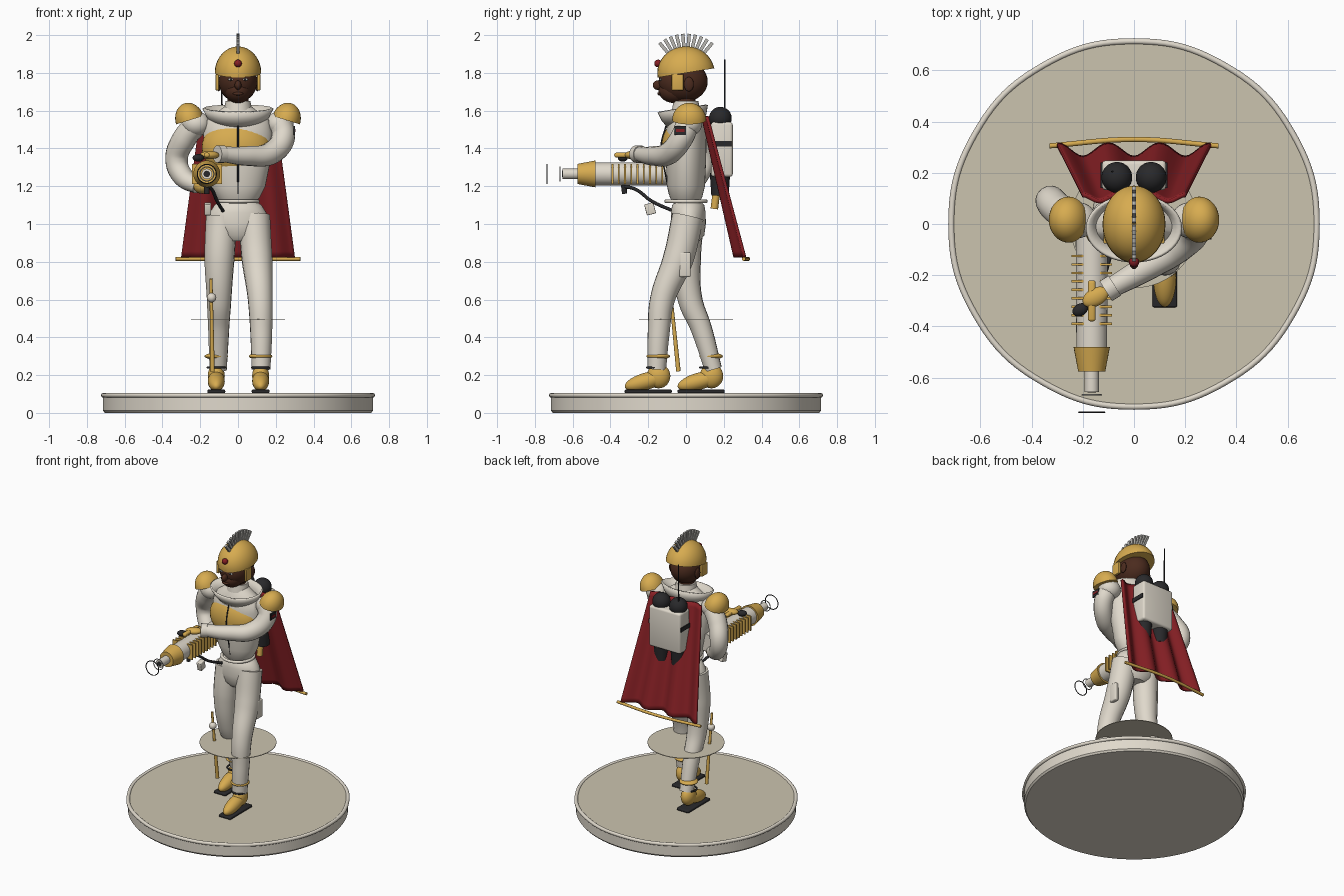
import bpy, bmesh, math
from mathutils import Vector, Matrix

cube = bpy.data.objects.get("Cube")
if cube:
    bpy.data.objects.remove(cube, do_unlink=True)

made = []


def colour(name, rgb):
    m = bpy.data.materials.new(name)
    m.use_nodes = True
    m.diffuse_color = (*rgb, 1)
    m.node_tree.nodes["Principled BSDF"].inputs["Base Color"].default_value = (*rgb, 1)
    return m


IVORY = colour("ivory suit", (.74, .69, .60))
SAND = colour("sand base", (.60, .55, .43))
GOLD = colour("gold", (.68, .41, .08))
RED = colour("dark red", (.24, .014, .018))
BLACK = colour("black", (.022, .022, .024))
SKIN = colour("brown skin", (.07, .024, .013))
GREY = colour("pale grey metal", (.48, .47, .44))


def add(name, bm, mat, loc=(0, 0, 0), rot=(0, 0, 0)):
    bmesh.ops.recalc_face_normals(bm, faces=bm.faces)
    me = bpy.data.meshes.new(name)
    bm.to_mesh(me)
    bm.free()
    ob = bpy.data.objects.new(name, me)
    ob.location, ob.rotation_euler = loc, rot
    me.materials.append(mat)
    bpy.context.collection.objects.link(ob)
    made.append(ob)
    return ob


def ball(name, loc, size, mat, rot=(0, 0, 0), cut=None):
    """Ellipsoid; cut = plane normal, keeps the half on its side."""
    bm = bmesh.new()
    bmesh.ops.create_uvsphere(bm, u_segments=32, v_segments=18, radius=1)
    bmesh.ops.scale(bm, vec=size, verts=bm.verts)
    if cut:
        geom = bm.verts[:] + bm.edges[:] + bm.faces[:]
        res = bmesh.ops.bisect_plane(bm, geom=geom, plane_co=(0, 0, 0), plane_no=cut, clear_inner=True)
        edges = [e for e in res["geom_cut"] if isinstance(e, bmesh.types.BMEdge)]
        bmesh.ops.edgeloop_fill(bm, edges=edges)
    return add(name, bm, mat, loc, rot)


def box(name, loc, size, mat, rot=(0, 0, 0), bevel=0):
    bm = bmesh.new()
    bmesh.ops.create_cube(bm, size=1)
    bmesh.ops.scale(bm, vec=size, verts=bm.verts)
    if bevel:
        bmesh.ops.bevel(bm, geom=bm.edges[:], offset=bevel, segments=3, affect='EDGES', profile=.5)
    return add(name, bm, mat, loc, rot)


def rod(name, a, b, r, mat, r2=None, sides=24):
    a, b = Vector(a), Vector(b)
    bm = bmesh.new()
    bmesh.ops.create_cone(bm, cap_ends=True, segments=sides, radius1=r,
                          radius2=r if r2 is None else r2, depth=(b - a).length)
    turn = (b - a).to_track_quat('Z', 'Y').to_euler()
    return add(name, bm, mat, (a + b) / 2, turn)


def loft(name, rings, mat, loc=(0, 0, 0), rot=(0, 0, 0), closed=True, n=40):
    """Stack of ellipses given as (z, rx, ry)."""
    bm = bmesh.new()
    loops = [[bm.verts.new((rx * math.cos(2 * math.pi * i / n), ry * math.sin(2 * math.pi * i / n), z))
              for i in range(n)] for z, rx, ry in rings]
    for p, q in zip(loops, loops[1:]):
        for i in range(n):
            j = (i + 1) % n
            bm.faces.new((p[i], p[j], q[j], q[i]))
    if closed:
        bm.faces.new(loops[0])
        bm.faces.new(loops[-1])
    return add(name, bm, mat, loc, rot)


def tube(name, points, mat, cyclic=False):
    """Smooth tube through (x, y, z, radius) points."""
    cu = bpy.data.curves.new(name, 'CURVE')
    cu.dimensions = '3D'
    cu.bevel_depth, cu.bevel_resolution, cu.resolution_u = 1, 6, 10
    cu.use_fill_caps = True
    sp = cu.splines.new('BEZIER')
    sp.bezier_points.add(len(points) - 1)
    for bp, (x, y, z, r) in zip(sp.bezier_points, points):
        bp.co, bp.radius = (x, y, z), r
        bp.handle_left_type = bp.handle_right_type = 'AUTO'
    sp.use_cyclic_u = cyclic
    tmp = bpy.data.objects.new(name + "_path", cu)
    bpy.context.collection.objects.link(tmp)
    dg = bpy.context.evaluated_depsgraph_get()
    bm = bmesh.new()
    bm.from_mesh(bpy.data.meshes.new_from_object(tmp.evaluated_get(dg)))
    bpy.data.objects.remove(tmp, do_unlink=True)
    return add(name, bm, mat)


def ring(name, loc, r, thick, mat, axis='Z'):
    c = [(math.cos(k * math.pi / 6), math.sin(k * math.pi / 6)) for k in range(12)]
    pts = [(loc[0] + r * a, loc[1] + (r * b if axis == 'Z' else 0),
            loc[2] + (r * b if axis == 'Y' else 0), thick) for a, b in c]
    return tube(name, pts, mat, True)


# Display base and hovering disc
loft("base_body", [(0, .705, .705), (.012, .715, .715), (.085, .715, .715)], IVORY, n=96)
loft("base_top", [(.08, .708, .708), (.098, .708, .708)], SAND, n=96)
ring("base_rim", (0, 0, .093), .713, .012, IVORY)
loft("hover_disc", [(.494, .25, .25), (.498, .25, .25)], SAND, n=64)

# Legs, boots and anklets
tube("left_leg", [(.085, .01, 1.04, .085), (.1, -.04, .82, .082), (.118, -.125, .6, .066),
                  (.123, -.145, .42, .058), (.122, -.155, .23, .05)], IVORY)
tube("right_leg", [(-.085, .015, 1.04, .085), (-.098, 0, .82, .08), (-.1, .022, .6, .065),
                   (-.102, .08, .45, .056), (-.105, .145, .23, .046)], IVORY)
for side, x, y in (("left", .12, -.2), ("right", -.115, .08)):
    box(side + "_sole", (x, y, .114), (.095, .25, .018), BLACK, bevel=.006)
    ball(side + "_boot_toe", (x, y - .01, .168), (.045, .118, .045), GOLD, (.27, 0, 0))
    ball(side + "_boot_heel", (x, y + .055, .195), (.045, .062, .065), GOLD)
    ring(side + "_ankle_band", (x, y + .04, .24), .045, .006, BLACK)
    ball(side + "_anklet", (x, y + .053, .3), (.062, .062, .018), GOLD)

# Hips, torso and chest plate
loft("hips", [(.91, .07, .06), (.94, .12, .085), (1, .163, .093), (1.06, .15, .092),
              (1.1, .125, .085), (1.125, .09, .06)], IVORY, (0, .012, 0))
loft("torso", [(1.1, .08, .06), (1.14, .115, .085), (1.2, .145, .1), (1.35, .175, .107),
               (1.48, .185, .108), (1.55, .17, .095), (1.6, .1, .07), (1.63, .06, .055)], IVORY)
ring("belt", (0, 0, 1.12), .105, .01, IVORY)
ball("chest_plate", (-.01, -.025, 1.405), (.182, .105, .15), GOLD, cut=(0, -1, 0))
tube("chest_seam", [(0, -.088, 1.16, .004), (0, -.11, 1.27, .004), (0, -.133, 1.4, .004),
                    (0, -.1, 1.54, .004)], BLACK)
collar = loft("wide_collar", [(-.08, .12, .09), (-.03, .165, .12), (.015, .188, .135)], IVORY,
              (0, -.015, 1.595), (.15, 0, 0), closed=False)
collar.modifiers.new("thickness", 'SOLIDIFY').thickness = .012
loft("neck_ring", [(1.6, .075, .075), (1.65, .066, .066)], IVORY)

# Shoulder pads and arms
for side, s in (("left", 1), ("right", -1)):
    ball(side + "_shoulder_pad", (s * .255, .017, 1.55), (.076, .09, .093), GOLD, (0, s * .3, 0), (0, 0, 1))
    ball(side + "_shoulder", (s * .22, .015, 1.53), (.075, .07, .065), IVORY)
tube("right_arm", [(-.21, .015, 1.54, .062), (-.285, .05, 1.45, .064), (-.325, .09, 1.34, .06),
                   (-.29, .06, 1.25, .055), (-.21, .0, 1.2, .042)], IVORY)
ball("right_glove", (-.19, -.03, 1.2), (.045, .05, .04), GOLD)
tube("left_arm", [(.22, .01, 1.54, .062), (.24, -.02, 1.46, .062), (.175, -.09, 1.375, .06),
                  (.05, -.17, 1.36, .052), (-.09, -.25, 1.37, .04)], IVORY)
rod("left_cuff", (-.075, -.24, 1.37), (-.11, -.262, 1.37), .046, IVORY)
ball("left_glove", (-.15, -.285, 1.365), (.055, .035, .022), GOLD, (0, 0, .5))
box("glove_fingers", (-.165, -.3, 1.365), (.03, .16, .025), GOLD, bevel=.01)
ball("finger_tips", (-.21, -.335, 1.35), (.032, .024, .02), BLACK, (0, 0, .5))
box("arm_patch", (.298, -.03, 1.495), (.008, .06, .045), BLACK)
box("patch_bar", (.301, -.03, 1.495), (.008, .045, .014), RED)

# Head, face, helmet and crest
rod("neck", (0, 0, 1.6), (0, -.01, 1.7), .055, SKIN)
ball("head", (0, -.015, 1.755), (.102, .13, .11), SKIN)
ball("jaw", (0, -.06, 1.705), (.07, .085, .065), SKIN)
ball("nose", (0, -.15, 1.735), (.018, .026, .025), SKIN)
ball("lips", (0, -.14, 1.69), (.028, .012, .009), SKIN)
ball("helmet", (0, .0, 1.8), (.123, .152, .14), GOLD, cut=(0, -.16, .98))
for side, s in (("left", 1), ("right", -1)):
    ball(side + "_eye", (s * .037, -.134, 1.765), (.015, .006, .007), GREY)
    ball(side + "_pupil", (s * .037, -.138, 1.765), (.006, .005, .006), BLACK)
    ball(side + "_ear", (s * .102, .015, 1.74), (.012, .026, .038), SKIN)
    box(side + "_cheek_plate", (s * .11, -.045, 1.75), (.018, .062, .085), GOLD, bevel=.004)
ball("helmet_jewel", (0, -.148, 1.85), (.02, .02, .02), RED)
for i in range(10):
    a = math.radians(-40 + i * 80 / 9)
    d = Vector((0, math.sin(a), math.cos(a)))
    c = Vector((0, .14 * math.sin(a), 1.8 + .13 * math.cos(a))) + d * .035
    box("crest_fin", c, (.016, .018, .085), GREY, (-a, 0, 0))

# Cape with hem rod
bm = bmesh.new()
W, H = 36, 24
grid = []
for j in range(H + 1):
    t = j / H
    row = []
    for i in range(W + 1):
        u = 2 * i / W - 1
        fold = (.012 + .014 * t) * math.cos(u * 3 * math.pi)
        row.append(bm.verts.new((u * (.2 + .1 * t), .1 + .185 * t - fold, 1.57 - .745 * t)))
    grid.append(row)
for j in range(H):
    for i in range(W):
        bm.faces.new((grid[j][i], grid[j][i + 1], grid[j + 1][i + 1], grid[j + 1][i]))
cape = add("cape", bm, RED)
thick = cape.modifiers.new("thickness", 'SOLIDIFY')
thick.thickness, thick.offset = .016, 0
tube("cape_hem_rod", [(-.33, .305, .815, .01), (0, .33, .815, .01), (.33, .305, .815, .01)], GOLD)

# Backpack with twin tanks, nozzles and aerial
box("backpack", (0, .19, 1.395), (.25, .115, .29), IVORY, bevel=.015)
box("backpack_band", (0, .19, 1.425), (.262, .1, .03), BLACK)
for s in (-1, 1):
    ball("tank_dome", (s * .067, .182, 1.56), (.06, .06, .06), BLACK)
    rod("tank_foot", (s * .067, .18, 1.15), (s * .067, .18, 1.27), .046, BLACK, .054)
    rod("exhaust", (s * .067, .15, 1.08), (s * .067, .16, 1.16), .02, GOLD)
rod("aerial", (-.085, .205, 1.5), (-.085, .205, 1.87), .005, BLACK, .003, 8)

# Large gun held across the front
GX, GZ = -.165, 1.265
rod("gun_barrel", (GX, .02, GZ), (GX, -.49, GZ), .063, IVORY, .06, 32)
rod("gun_muzzle_cone", (GX, -.48, GZ), (GX, -.575, GZ), .071, GOLD, .053, 32)
rod("gun_tip", (GX, -.57, GZ), (GX, -.655, GZ), .028, IVORY)
rod("gun_bore", (GX, -.65, GZ), (GX, -.657, GZ), .017, BLACK)
ring("front_ring_small", (GX, -.667, GZ), .037, .003, GREY, 'Y')
ring("front_ring_large", (GX, -.735, GZ), .05, .003, BLACK, 'Y')
for i in range(9):
    box("cooling_fin", (GX, -.125 - i * .033, GZ), (.158, .009, .105), GOLD)
rod("gun_grip", (GX, -.33, 1.215), (GX, -.325, 1.16), .014, BLACK)
tube("gun_hose", [(GX, -.34, 1.2, .009), (-.14, -.27, 1.185, .009), (-.11, -.18, 1.12, .009),
                  (-.08, -.07, 1.07, .009)], BLACK)
box("hanging_pouch", (-.16, -.19, 1.08), (.035, .05, .06), IVORY, (.25, 0, 0), .005)

# Thigh holster and hanging sword
box("thigh_holster", (.165, -.005, .785), (.03, .06, .13), IVORY, bevel=.008)
rod("sword_sheath", (-.143, -.09, .71), (-.135, -.04, .22), .008, GOLD, .012)
ball("sword_pommel", (-.14, -.085, .61), (.025, .025, .025), IVORY)

# Smooth shading with sharp edges kept
for ob in bpy.context.selected_objects:
    ob.select_set(False)
for ob in made:
    ob.select_set(True)
bpy.context.view_layer.objects.active = made[0]
bpy.ops.object.shade_smooth_by_angle(angle=math.radians(35))
